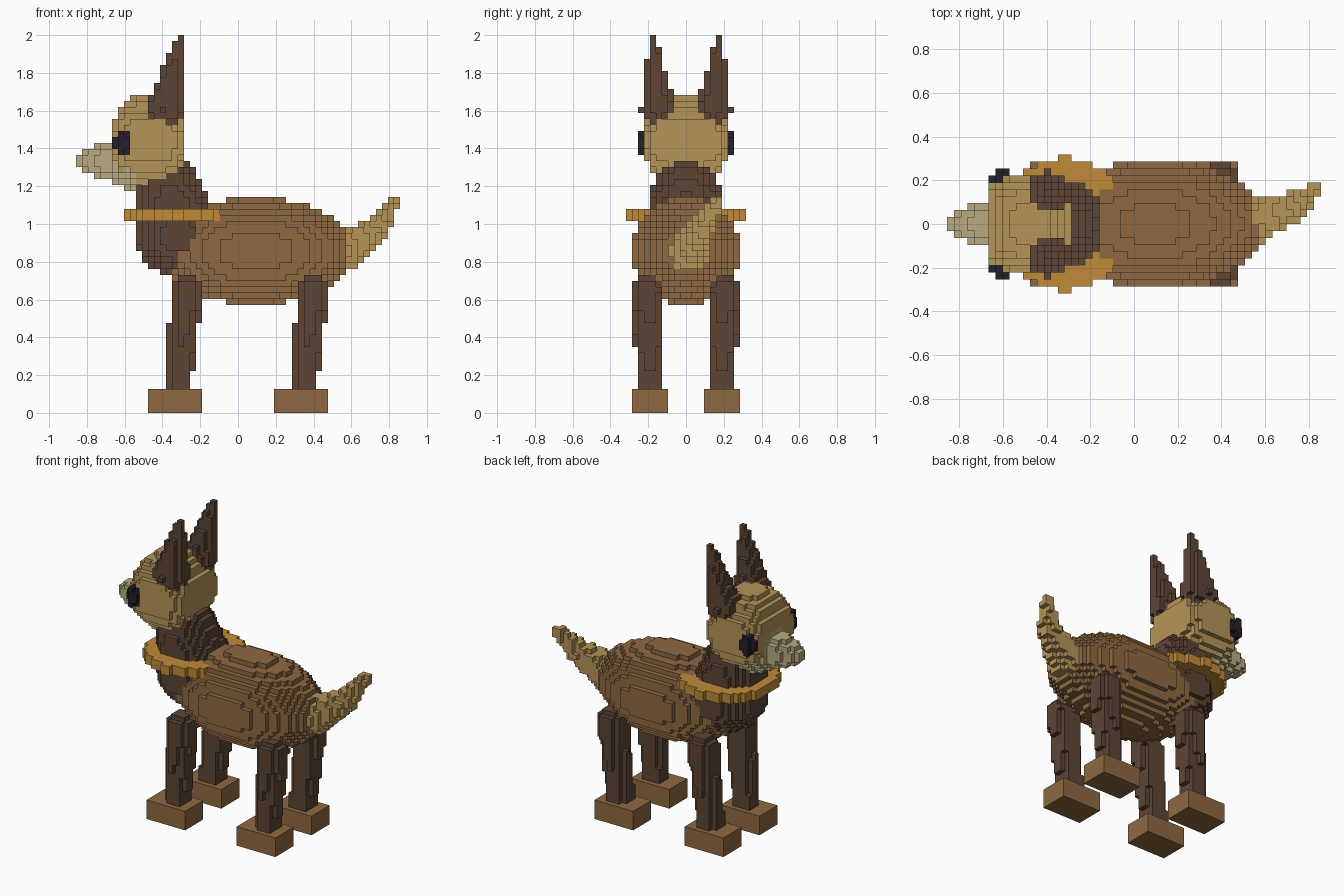
import bpy
from math import floor, ceil
from mathutils import Vector

old = bpy.data.objects.get("Cube")
if old:
    bpy.data.objects.remove(old, do_unlink=True)

UNIT = 2 / 63          # edge of one block; shapes below are measured in blocks


def material(name, rgb):
    lin = [(c / 255 / 12.92) if c < 11 else ((c / 255 + 0.055) / 1.055) ** 2.4 for c in rgb]
    m = bpy.data.materials.new(name)
    m.use_nodes = True
    m.diffuse_color = (*lin, 1)
    m.node_tree.nodes["Principled BSDF"].inputs["Base Color"].default_value = (*lin, 1)
    return m


DARK = material("dark_brown", (93, 69, 53))
BROWN = material("mid_brown", (142, 105, 65))
TAN = material("tan", (181, 148, 88))
PALE = material("pale_beige", (185, 170, 128))
ORANGE = material("collar_orange", (192, 139, 57))
BLACK = material("eye_black", (38, 30, 42))


# Shape rules: each returns a test on a block centre
def ellipsoid(c, r, n=2):
    """Ellipsoid; n above 2 squares off the plan outline."""
    def test(p):
        x, y, z = (abs(p[i] - c[i]) / r[i] for i in range(3))
        return (x ** n + y ** n) ** (2 / n) + z * z <= 1
    return test


def taper(a, ra, b, rb, flat=1):
    """Round-ended limb from a to b with changing radius; flat scales y."""
    squash = Vector((1, 1 / flat, 1))
    a, b = Vector(a) * squash, Vector(b) * squash
    axis = b - a

    def test(p):
        q = Vector(p) * squash
        t = min(1, max(0, (q - a).dot(axis) / axis.length_squared))
        return (q - a - axis * t).length <= ra + (rb - ra) * t
    return test


def disc(c, rx, ry, z0, z1):
    return lambda p: z0 < p[2] < z1 and ((p[0] - c) / rx) ** 2 + (p[1] / ry) ** 2 <= 1


def box(lo, hi):
    return lambda p: all(lo[i] < p[i] < hi[i] for i in range(3))


def flip(test, side):
    return lambda p: test((p[0], p[1] * side, p[2]))


def both(f, g):
    return lambda p: f(p) and g(p)


def either(f, g):
    return lambda p: f(p) or g(p)


# Parts in order: a later part replaces an earlier one where they overlap
parts = [
    ("collar", ORANGE, disc(-10, 9.2, 9.6, 32, 34)),
    ("neck", DARK, taper((-10, 0, 30), 7.2, (-12, 0, 38), 5.5)),
]
LEGS = (("front", 0), ("back", 21))
SIDES = (("left", 1), ("right", -1))
# The animal looks along -x, so its two flanks are mirrored in y
for end, dx in LEGS:
    for side, s in SIDES:
        leg = taper((-8.5 + dx, 6.3, 20.5), 2.7, (-10 + dx, 5.9, 4), 2.2)
        parts.append((f"{end}_leg_{side}", DARK, flip(leg, s)))
parts += [
    ("body", BROWN, ellipsoid((3, 0, 27), (16, 9.2, 9))),
    ("tail", TAN, either(taper((17.5, 0.6, 27), 3.4, (23.5, 2.8, 31), 2),
                         taper((23.5, 2.8, 31), 2, (26.1, 5.3, 35.3), 0.85))),
    ("head", TAN, both(ellipsoid((-15, 0, 45.3), (6.4, 7.2, 8), 4), lambda p: p[0] < -9)),
    ("muzzle", PALE, lambda p: -27 < p[0] < -17 and
        p[1] ** 2 + (p[2] - 42) ** 2 <= (1 + (p[0] + 27) * 0.45) ** 2),
]
for side, s in SIDES:
    ear = both(taper((-12.2, 4.68, 51), 3.2, (-9.5, 5.6, 63), 0.5, 0.9), lambda p: p[0] < -9)
    eye = ellipsoid((-19.4, 6.5, 45), (1.3, 1.6, 2.1))
    parts.append((f"ear_{side}", DARK, flip(ear, s)))
    parts.append((f"eye_{side}", BLACK, flip(eye, s)))
for end, dx in LEGS:
    for side, s in SIDES:
        foot = box((-15 + dx, 3, 0), (-6 + dx, 9, 4))
        parts.append((f"{end}_foot_{side}", BROWN, flip(foot, s)))

# Fill the block grid
cells = {}
for x in range(-27, 27):
    for y in range(-10, 10):
        for z in range(63):
            centre = (x + 0.5, y + 0.5, z + 0.5)
            for index in range(len(parts) - 1, -1, -1):
                if parts[index][2](centre):
                    cells[x, y, z] = index
                    break


def build(index, name, mat):
    """Make one part from the outward block faces that touch open air."""
    verts, faces = {}, []
    for cell, owner in cells.items():
        if owner != index:
            continue
        for axis in range(3):
            u, v = (axis + 1) % 3, (axis + 2) % 3
            for step in (-1, 1):
                near = list(cell)
                near[axis] += step
                if tuple(near) in cells:
                    continue
                quad = []
                for du, dv in ((0, 0), (1, 0), (1, 1), (0, 1)):
                    corner = list(cell)
                    corner[axis] += step > 0
                    corner[u] += du
                    corner[v] += dv
                    quad.append(verts.setdefault(tuple(corner), len(verts)))
                faces.append(quad[::step])
    mesh = bpy.data.meshes.new(name)
    mesh.from_pydata([Vector(k) * UNIT for k in verts], [], faces)
    mesh.materials.append(mat)
    bpy.context.collection.objects.link(bpy.data.objects.new(name, mesh))


for i, (name, mat, _) in enumerate(parts):
    build(i, name, mat)
